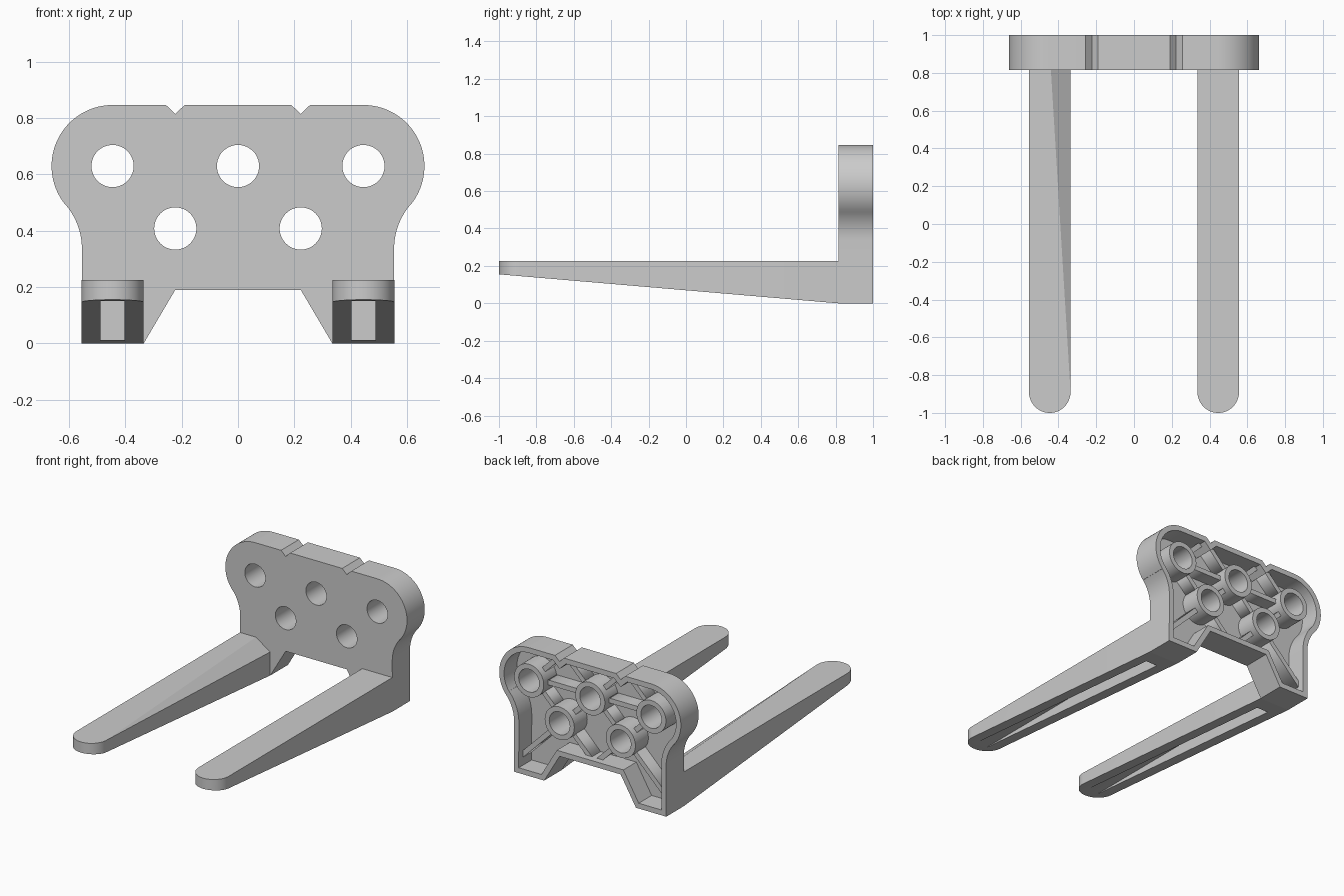
import bpy, bmesh
from math import sin, cos, radians, pi, hypot
from mathutils import Vector

if "Cube" in bpy.data.objects:
    bpy.data.objects.remove(bpy.data.objects["Cube"])

FRONT, BACK, FLOOR, RIB = 0.815, 1.0, 0.865, 0.955
HOLES = [(-0.446, 0.63), (0, 0.63), (0.446, 0.63), (-0.223, 0.408), (0.223, 0.408)]


def arc(cx, cz, r, a0, a1, n):
    return [(cx + r * cos(radians(a0 + (a1 - a0) * i / n)),
             cz + r * sin(radians(a0 + (a1 - a0) * i / n))) for i in range(n + 1)]


def circle(c, r):
    return arc(c[0], c[1], r, 0, 360, 48)[:-1]


def inset(loop, d):
    """Mitred offset of a clockwise loop towards its inside."""
    out = []
    for i, p in enumerate(loop):
        p, a, b = Vector(p), Vector(loop[i - 1]), Vector(loop[(i + 1) % len(loop)])
        e, f = (p - a).normalized(), (b - p).normalized()
        n, m = Vector((e.y, -e.x)), Vector((f.y, -f.x))
        out.append(tuple(p + (n + m) * d / (1 + n.dot(m))))
    return out


def slab(name, loops, y0, y1):
    """Fill x-z loops (inner loops become holes) and extrude from y0 to y1."""
    cu = bpy.data.curves.new(name, 'CURVE')
    cu.dimensions, cu.fill_mode, cu.extrude = '2D', 'BOTH', (y1 - y0) / 2
    for loop in loops:
        s = cu.splines.new('POLY')
        s.points.add(len(loop) - 1)
        for pt, (x, z) in zip(s.points, loop):
            pt.co = (x, z, 0, 1)
        s.use_cyclic_u = True
    tmp = bpy.data.objects.new(name + "_curve", cu)
    bpy.context.collection.objects.link(tmp)
    me = bpy.data.meshes.new_from_object(tmp.evaluated_get(bpy.context.evaluated_depsgraph_get()))
    bpy.data.objects.remove(tmp)
    bm = bmesh.new()
    bm.from_mesh(me)
    bmesh.ops.remove_doubles(bm, verts=bm.verts, dist=1e-5)
    for v in bm.verts:
        v.co = (v.co.x, (y0 + y1) / 2 - v.co.z, v.co.y)
    return finish(name, bm)


def finish(name, bm):
    bmesh.ops.recalc_face_normals(bm, faces=bm.faces)
    me = bpy.data.meshes.new(name)
    bm.to_mesh(me)
    bm.free()
    ob = bpy.data.objects.new(name, me)
    bpy.context.collection.objects.link(ob)
    return ob


def cut(ob, cutter):
    mod = ob.modifiers.new("cut", 'BOOLEAN')
    mod.operation, mod.solver, mod.object = 'DIFFERENCE', 'EXACT', cutter
    me = bpy.data.meshes.new_from_object(ob.evaluated_get(bpy.context.evaluated_depsgraph_get()))
    ob.modifiers.clear()
    ob.data = me
    bpy.data.objects.remove(cutter)


def smooth(ob):
    bpy.ops.object.select_all(action='DESELECT')
    ob.select_set(True)
    bpy.context.view_layer.objects.active = ob
    bpy.ops.object.shade_smooth_by_angle(angle=radians(25))


# Plate outline: right half clockwise, then mirrored
half = [(0.19, 0.847), (0.223, 0.815), (0.256, 0.847)]
half += arc(0.446, 0.63, 0.217, 90, -40, 28)
half += arc(0.795, 0.336, 0.24, 140, 180, 10)
half += [(0.556, 0), (0.335, 0), (0.223, 0.19)]
outline = half + [(-x, z) for x, z in reversed(half)]

# Back plate with hollow back and round bosses
plate = slab("back_plate", [outline] + [circle(h, 0.075) for h in HOLES], FRONT, BACK)
pocket = slab("pocket_cutter", [inset(outline, 0.035)] + [circle(h, 0.108) for h in HOLES],
              FLOOR, BACK + 0.1)
cut(plate, pocket)
smooth(plate)


# Stiffening ribs in the hollow
def rib(a, b, w=0.032):
    a, b = Vector(a), Vector(b)
    d = (b - a).normalized()
    n = Vector((d.y, -d.x)) * w / 2
    slab("stiffening_rib", [[tuple(a + n), tuple(b + n), tuple(b - n), tuple(a - n)]],
         FLOOR - 0.01, RIB)


def from_boss(c, direction, length):
    d = Vector(direction).normalized()
    rib(Vector(c) + d * 0.092, Vector(c) + d * length)


for s in (-1, 1):
    top, low = (s * 0.446, 0.63), (s * 0.223, 0.408)
    from_boss((0, 0.63), (s, 0), 0.446 - 0.092)
    from_boss((0, 0.63), (s, -1), 0.315 - 0.092)
    from_boss((0, 0.63), (s, 1), 0.275)
    from_boss(top, (-s, -1), 0.315 - 0.092)
    from_boss(top, (-s, 1), 0.275)
    from_boss(low, (s, -1), 0.45)
    from_boss(low, (-s, -1), 0.29)


# Tapered arms with a slot underneath
def arm(name, s, drop):
    pts = [(0.336, FRONT)] + arc(0.446, -0.89, 0.11, 180, 360, 24) + [(0.556, FRONT), (0.44, FRONT)]
    bm = bmesh.new()
    top = [bm.verts.new((s * x, y, 0.225)) for x, y in pts]
    bot = [bm.verts.new((s * x, y, 0.155 * (FRONT - y) / (1 + FRONT))) for x, y in pts]
    top[0].co.z -= drop
    bm.faces.new((top[-1], top[0], top[1]))
    bm.faces.new(top[1:])
    bm.faces.new(bot)
    for i in range(len(pts)):
        bm.faces.new((top[i - 1], top[i], bot[i], bot[i - 1]))
    ob = finish(name, bm)
    bm = bmesh.new()
    bmesh.ops.create_cube(bm, size=1)
    for v in bm.verts:
        v.co = (s * 0.446 + v.co.x * 0.085, -0.13 + v.co.y * 1.66, 0.025 + v.co.z * 0.25)
    cut(ob, finish("slot_cutter", bm))
    smooth(ob)


arm("left_arm", -1, 0.07)
arm("right_arm", 1, 0)
